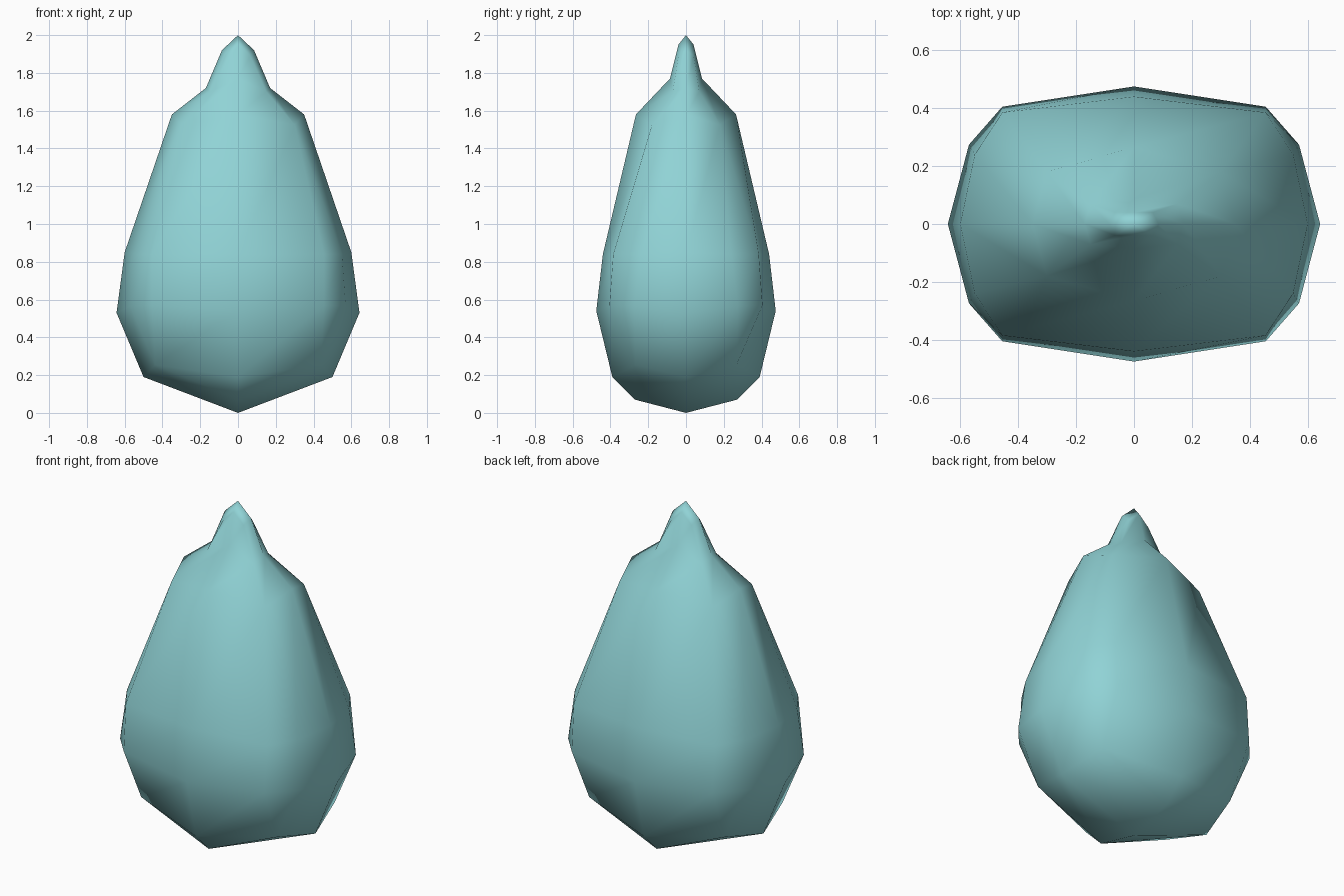
import bpy
import bmesh

cube = bpy.data.objects.get("Cube")
if cube:
    bpy.data.objects.remove(cube, do_unlink=True)

# One flat colour
teal = bpy.data.materials.new("pale teal")
teal.use_nodes = True
teal.diffuse_color = (0.28, 0.65, 0.67, 1)
teal.node_tree.nodes["Principled BSDF"].inputs["Base Color"].default_value = teal.diffuse_color


def section(side, *corners, front):
    """Quarter cross-section: side point, two corners (or one doubled), front point."""
    first, last = corners[0], corners[-1]
    return [(side[0], 0, side[1]), first, last, (0, *front)]


sections = [
    section((.50, .19), (.438, .268, .255), front=(.39, .19)),
    section((.643, .53), (.57, .274, .565), (.455, .405, .57), front=(.475, .54)),
    section((.60, .85), (.55, .24, .84), (.455, .385, .84), front=(.44, .84)),
    section((.35, 1.58), (.30, .18, 1.525), front=(.265, 1.58)),
    section((.17, 1.72), (.15, .07, 1.70), front=(.085, 1.77)),
    section((.085, 1.92), (.065, .04, 1.89), front=(.04, 1.95)),
]


def full_ring(quarter):
    """Mirror a quarter section in x and y into a closed ring."""
    half = quarter + [(-x, y, z) for x, y, z in reversed(quarter[:-1])]
    return half + [(x, -y, z) for x, y, z in reversed(half[1:-1])]


def fan(bm, centre, points):
    for a, b in zip(points, points[1:]):
        bm.faces.new((centre, a, b))


bm = bmesh.new()
rings = [[bm.verts.new(p) for p in full_ring(s)] for s in sections]
count = len(rings[0])

# Side walls
for low, high in zip(rings, rings[1:]):
    for i in range(count):
        j = (i + 1) % count
        bm.faces.new((low[i], low[j], high[j], high[i]))

# Pointed tip
tip = bm.verts.new((0, 0, 2))
fan(bm, tip, rings[-1] + rings[-1][:1])

# Keeled underside
base = rings[0] + rings[0][:1]
half = count // 2
bottom = bm.verts.new((0, 0, 0))
for side, points in ((1, base[:half + 1]), (-1, base[half:])):
    keel = bm.verts.new((0, side * .27, .07))
    fan(bm, keel, points)
    bm.faces.new((bottom, keel, points[0]))
    bm.faces.new((bottom, points[-1], keel))

# Weld the doubled corners
bmesh.ops.remove_doubles(bm, verts=bm.verts[:], dist=0.0001)
bmesh.ops.recalc_face_normals(bm, faces=bm.faces[:])
for face in bm.faces:
    face.smooth = True

mesh = bpy.data.meshes.new("pointed_body")
bm.to_mesh(mesh)
bm.free()
mesh.materials.append(teal)
body = bpy.data.objects.new("pointed_body", mesh)
bpy.context.collection.objects.link(body)
